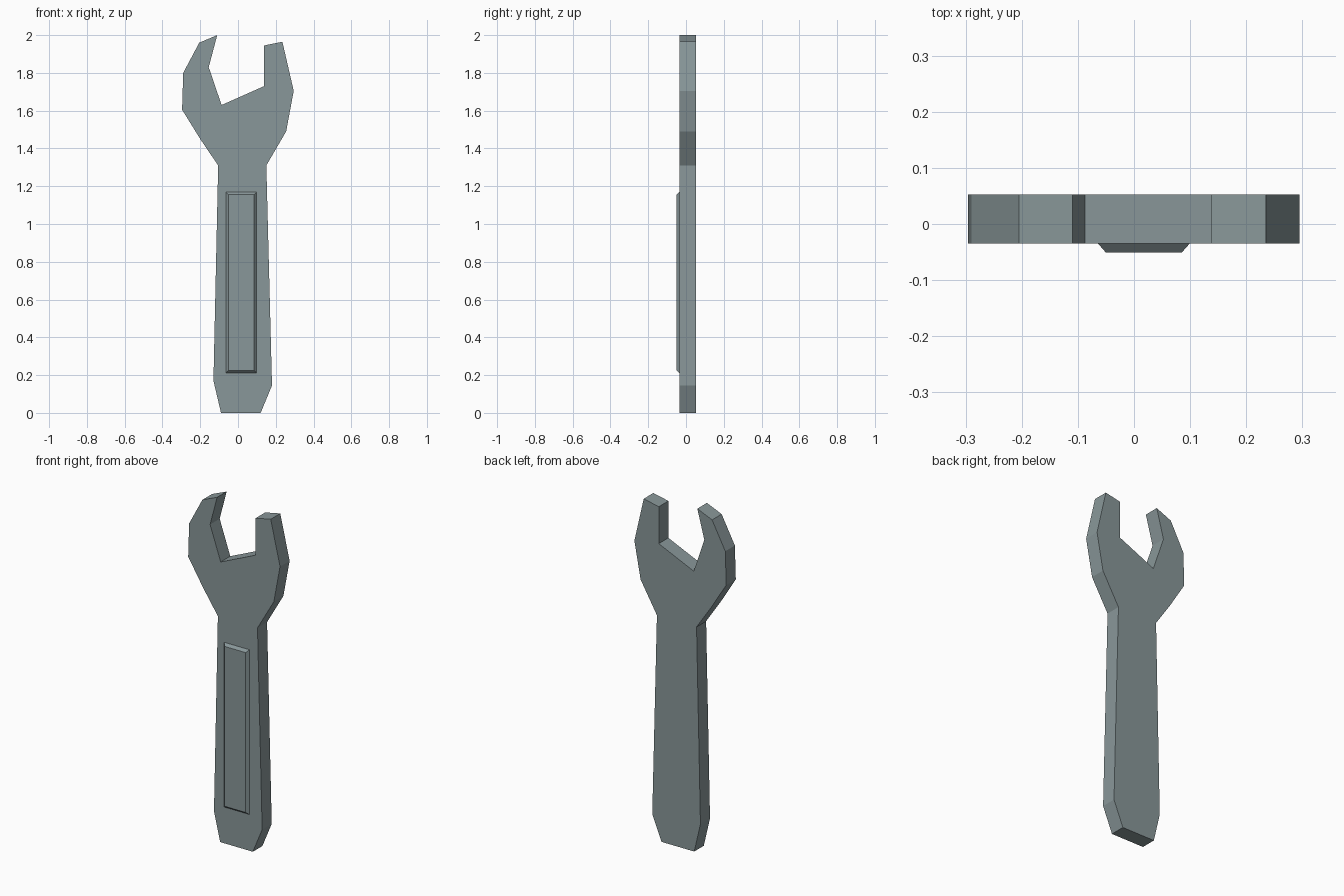
import bpy
import bmesh

cube = bpy.data.objects.get("Cube")
if cube:
    bpy.data.objects.remove(cube, do_unlink=True)

steel = bpy.data.materials.new("grey_steel")
steel.use_nodes = True
colour = (0.25, 0.31, 0.32, 1)
steel.diffuse_color = colour
steel.node_tree.nodes["Principled BSDF"].inputs["Base Color"].default_value = colour


def make_plate(name, outline, back, front, inset=0.0):
    """Extrude an x-z outline towards the front, optionally bevelling its front rim."""
    bm = bmesh.new()
    base = bm.faces.new([bm.verts.new((x, back, z)) for x, z in outline])
    extruded = bmesh.ops.extrude_face_region(bm, geom=[base], use_keep_orig=True)["geom"]
    rim = [v for v in extruded if isinstance(v, bmesh.types.BMVert)]
    mid_x = sum(v.co.x for v in rim) / len(rim)
    mid_z = sum(v.co.z for v in rim) / len(rim)
    for v in rim:
        v.co.y = front
        v.co.x += inset if v.co.x < mid_x else -inset
        v.co.z += inset if v.co.z < mid_z else -inset
    bmesh.ops.recalc_face_normals(bm, faces=bm.faces)
    mesh = bpy.data.meshes.new(name)
    bm.to_mesh(mesh)
    bm.free()
    mesh.materials.append(steel)
    obj = bpy.data.objects.new(name, mesh)
    bpy.context.collection.objects.link(obj)
    return obj


# Outline of the handle and open jaw, anticlockwise from the bottom
handle_right = [(-0.09, 0), (0.12, 0), (0.18, 0.145), (0.15, 1.31)]
jaw_outer_long = [(0.255, 1.49), (0.295, 1.705), (0.235, 1.965)]
jaw_mouth = [(0.138, 1.945), (0.138, 1.73), (-0.087, 1.63), (-0.155, 1.83)]
jaw_outer_hook = [(-0.11, 2), (-0.205, 1.96), (-0.29, 1.8), (-0.296, 1.605), (-0.2, 1.45)]
handle_left = [(-0.105, 1.31), (-0.13, 0.17)]
make_plate("wrench_body",
           handle_right + jaw_outer_long + jaw_mouth + jaw_outer_hook + handle_left,
           0.053, -0.035)

# Raised grip panel with a chamfered rim on the front
make_plate("grip_panel",
           [(-0.065, 0.21), (0.1, 0.21), (0.1, 1.17), (-0.065, 1.17)],
           -0.034, -0.051, inset=0.015)
